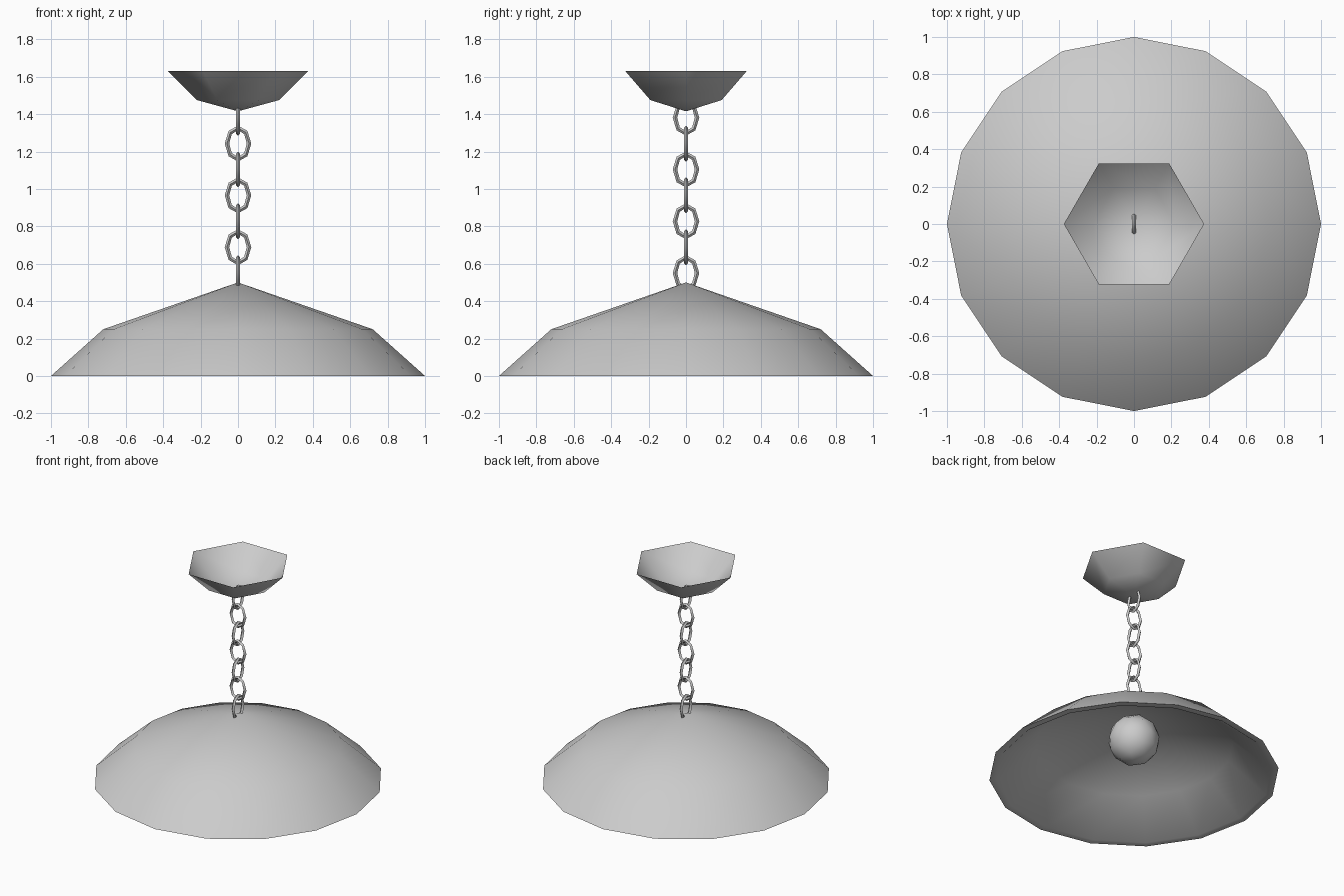
import bpy, bmesh, math
from mathutils import Matrix

if "Cube" in bpy.data.objects:
    bpy.data.objects.remove(bpy.data.objects["Cube"])


def finish(name, bm, angle=60):
    me = bpy.data.meshes.new(name)
    bm.to_mesh(me)
    bm.free()
    ob = bpy.data.objects.new(name, me)
    bpy.context.collection.objects.link(ob)
    bpy.ops.object.select_all(action='DESELECT')
    ob.select_set(True)
    bpy.context.view_layer.objects.active = ob
    bpy.ops.object.shade_smooth_by_angle(angle=math.radians(angle))
    return ob


def lathe(name, profile, sides):
    """Revolve (radius, z) points about z; profile runs so that faces point outward."""
    bm = bmesh.new()
    rings = []
    for r, z in profile:
        if r == 0:
            rings.append([bm.verts.new((0, 0, z))] * sides)
        else:
            rings.append([bm.verts.new((r * math.cos(2 * math.pi * i / sides),
                                        r * math.sin(2 * math.pi * i / sides), z))
                          for i in range(sides)])
    for a, b in zip(rings, rings[1:]):
        for i in range(sides):
            j = (i + 1) % sides
            bm.faces.new(list(dict.fromkeys((a[i], a[j], b[j], b[i]))))
    return finish(name, bm)


def chain_link(name, z, turn):
    """Stretched eight-sided ring with a thin square section."""
    bm = bmesh.new()
    major, minor, r = 8, 4, 0.012
    rings = []
    for i in range(major):
        a = 2 * math.pi * i / major
        ring = []
        for k in range(minor):
            b = 2 * math.pi * k / minor
            d = r * math.cos(b)
            ring.append(bm.verts.new(((0.059 + d) * math.cos(a), r * math.sin(b),
                                      (0.084 + d) * math.sin(a))))
        rings.append(ring)
    for i in range(major):
        a, b = rings[i], rings[(i + 1) % major]
        for k in range(minor):
            m = (k + 1) % minor
            bm.faces.new((a[k], a[m], b[m], b[k]))
    bmesh.ops.recalc_face_normals(bm, faces=bm.faces)
    bm.transform(Matrix.Translation((0, 0, z)) @ Matrix.Rotation(turn, 4, 'Z'))
    return finish(name, bm)


# Lamp shade: outer cone, flat rim, inner lining
lathe("lamp_shade", [(0, 0.46), (0.685, 0.22), (0.95, 0), (1, 0), (0.72, 0.25), (0, 0.5)], 16)

# Ceiling cup: open six-sided bowl
lathe("ceiling_cup", [(0, 1.415), (0.22, 1.475), (0.375, 1.63)], 6)

# Chain: seven links, alternately turned
for n in range(7):
    chain_link(f"chain_link_{n + 1}", 0.55 + 0.1385 * n, math.pi / 2 if n % 2 == 0 else 0)

# Bulb under the shade
bm = bmesh.new()
bmesh.ops.create_icosphere(bm, subdivisions=2, radius=0.18,
                           matrix=Matrix.Translation((0, 0, 0.27)))
finish("bulb", bm)
